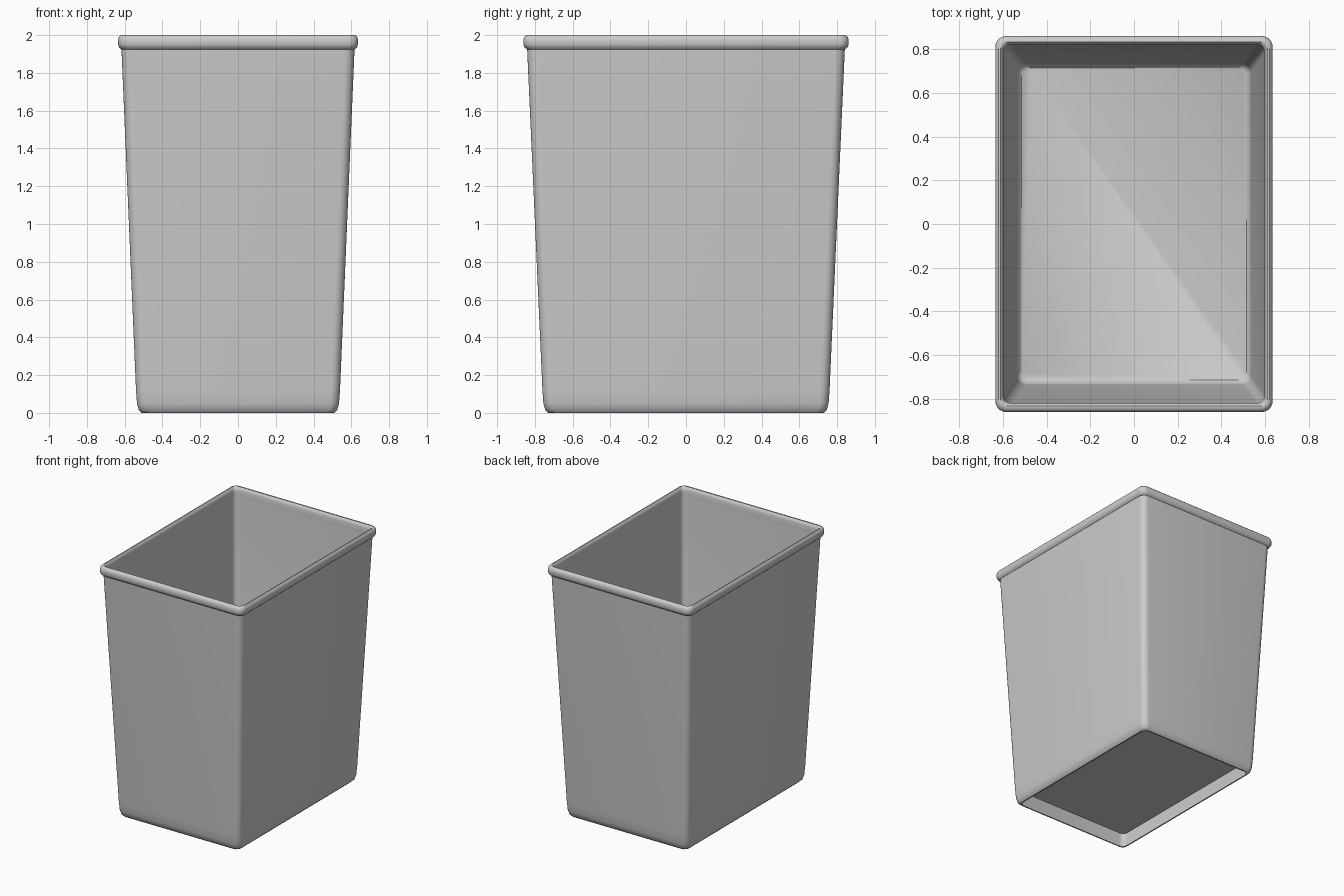
import bpy, bmesh, math

cube = bpy.data.objects.get("Cube")
if cube:
    bpy.data.objects.remove(cube, do_unlink=True)

grey = bpy.data.materials.new("grey plastic")
grey.use_nodes = True
colour = (0.6, 0.6, 0.6, 1)
grey.diffuse_color = colour
grey.node_tree.nodes["Principled BSDF"].inputs["Base Color"].default_value = colour

CORNER_STEPS = 6


def ring(bm, hx, hy, z, r):
    """Rounded rectangle loop of vertices."""
    verts = []
    for k, (sx, sy) in enumerate([(1, 1), (-1, 1), (-1, -1), (1, -1)]):
        for i in range(CORNER_STEPS + 1):
            a = math.pi / 2 * (k + i / CORNER_STEPS)
            verts.append(bm.verts.new((sx * (hx - r) + r * math.cos(a),
                                       sy * (hy - r) + r * math.sin(a), z)))
    return verts


def shell(name, profile, cap_start=True, cap_end=True, closed=False):
    """Bridge rounded rectangles given as (half x, half y, z, radius)."""
    bm = bmesh.new()
    rings = [ring(bm, *p) for p in profile]
    pairs = list(zip(rings, rings[1:]))
    if closed:
        pairs.append((rings[-1], rings[0]))
    for a, b in pairs:
        n = len(a)
        for i in range(n):
            j = (i + 1) % n
            bm.faces.new((a[i], a[j], b[j], b[i]))
    if cap_start:
        bm.faces.new(rings[0])
    if cap_end:
        bm.faces.new(rings[-1])
    bmesh.ops.recalc_face_normals(bm, faces=bm.faces)
    mesh = bpy.data.meshes.new(name)
    bm.to_mesh(mesh)
    bm.free()
    obj = bpy.data.objects.new(name, mesh)
    bpy.context.collection.objects.link(obj)
    mesh.materials.append(grey)
    bpy.ops.object.select_all(action='DESELECT')
    obj.select_set(True)
    bpy.context.view_layer.objects.active = obj
    bpy.ops.object.shade_smooth_by_angle(angle=math.radians(40))
    return obj


# Tapered body: recessed underside, foot rim, outer wall, inner wall, floor
shell("bin_body", [
    (0.515, 0.73, 0.12, 0.04),
    (0.50, 0.72, 0.0, 0.04),
    (0.51, 0.73, 0.0, 0.04),
    (0.525, 0.745, 0.015, 0.045),
    (0.535, 0.755, 0.05, 0.05),
    (0.54, 0.76, 0.12, 0.05),
    (0.618, 0.842, 1.95, 0.05),
    (0.60, 0.822, 1.95, 0.04),
    (0.535, 0.735, 0.18, 0.04),
    (0.53, 0.73, 0.155, 0.04),
    (0.515, 0.715, 0.14, 0.04),
])

# Rolled lip around the opening
shell("rolled_lip", [
    (0.598, 0.82, 1.93, 0.035),
    (0.618, 0.842, 1.925, 0.045),
    (0.629, 0.855, 1.935, 0.05),
    (0.635, 0.861, 1.95, 0.05),
    (0.635, 0.861, 1.975, 0.05),
    (0.631, 0.857, 1.99, 0.05),
    (0.62, 0.845, 2.0, 0.045),
    (0.612, 0.834, 2.0, 0.04),
    (0.602, 0.824, 1.99, 0.035),
    (0.598, 0.82, 1.975, 0.035),
], cap_start=False, cap_end=False, closed=True)
